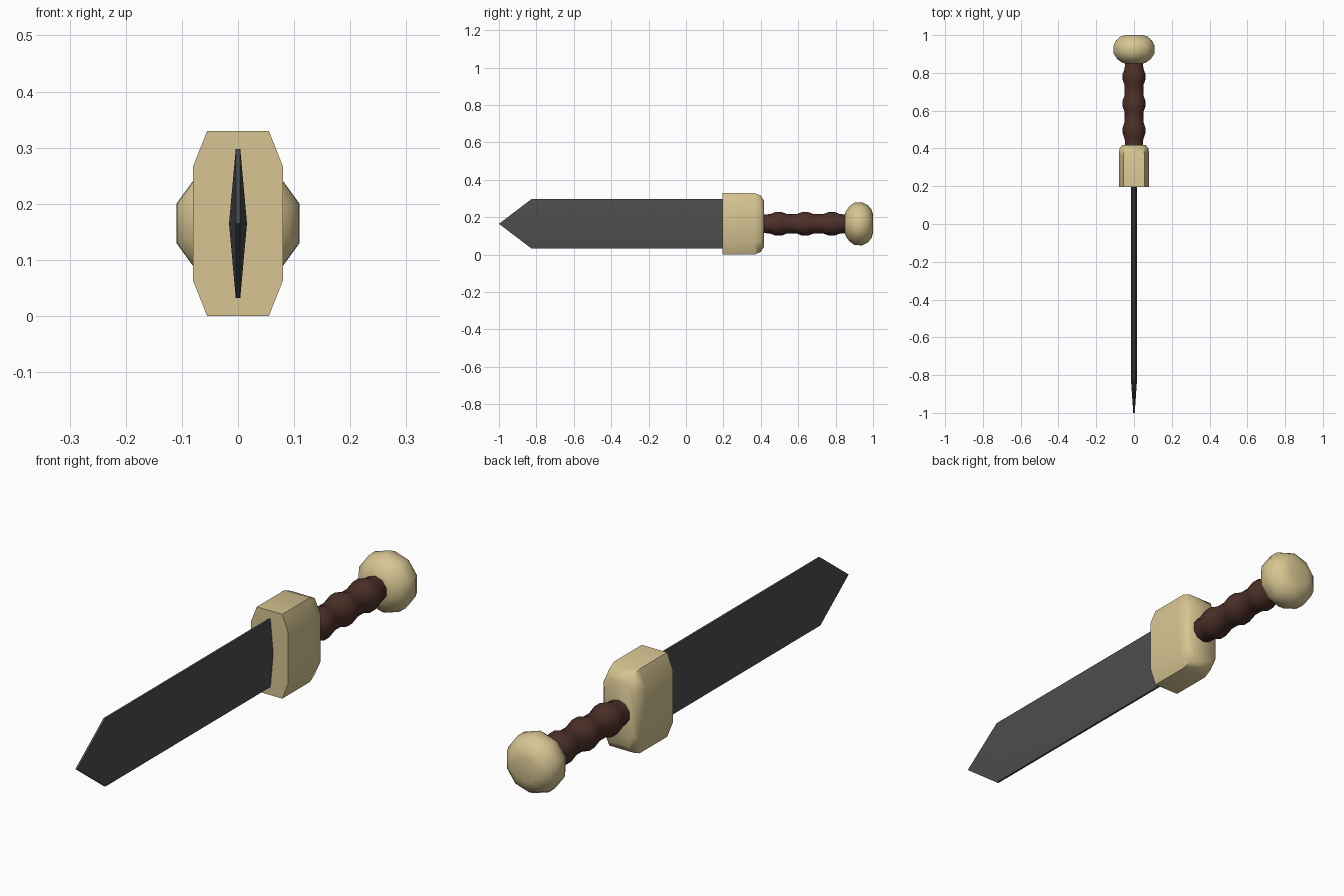
import bpy, bmesh, math

if "Cube" in bpy.data.objects:
    bpy.data.objects.remove(bpy.data.objects["Cube"])

ZC = 0.165  # height of the sword's long axis


def material(name, rgb):
    m = bpy.data.materials.new(name)
    m.diffuse_color = (*rgb, 1)
    m.use_nodes = True
    m.node_tree.nodes["Principled BSDF"].inputs["Base Color"].default_value = m.diffuse_color
    return m


def loft(name, sections, mat, angle):
    """Skin a list of (y, [(x, z), ...]) sections, capped at both ends."""
    bm = bmesh.new()
    rings = [[bm.verts.new((x, y, ZC + z)) for x, z in pts] for y, pts in sections]
    n = len(rings[0])
    for a, b in zip(rings, rings[1:]):
        for i in range(n):
            j = (i + 1) % n
            bm.faces.new((a[i], a[j], b[j], b[i]))
    bm.faces.new(rings[0])
    bm.faces.new(rings[-1])
    bmesh.ops.remove_doubles(bm, verts=bm.verts, dist=1e-5)
    bmesh.ops.recalc_face_normals(bm, faces=bm.faces)
    me = bpy.data.meshes.new(name)
    bm.to_mesh(me)
    bm.free()
    me.materials.append(mat)
    ob = bpy.data.objects.new(name, me)
    bpy.context.collection.objects.link(ob)
    bpy.ops.object.select_all(action='DESELECT')
    ob.select_set(True)
    bpy.context.view_layer.objects.active = ob
    bpy.ops.object.shade_smooth_by_angle(angle=math.radians(angle))
    return ob


def ring(r, sides=10):
    # decagon with a vertex straight up
    return [(r * math.sin(math.tau * i / sides), r * math.cos(math.tau * i / sides))
            for i in range(sides)]


def diamond(edge, ridge, h):
    return [(edge, h), (ridge, 0), (edge, -h), (-edge, -h), (-ridge, 0), (-edge, h)]


def octagon(x, xt, z, zs):
    return [(xt, z), (x, zs), (x, -zs), (xt, -z), (-xt, -z), (-x, -zs), (-x, zs), (-xt, z)]


steel = material("dark_steel", (0.075, 0.075, 0.075))
ivory = material("ivory", (0.68, 0.56, 0.29))
leather = material("brown_leather", (0.075, 0.03, 0.022))

# Blade: flattened diamond section tapering to a point
loft("blade", [(0.22, diamond(0.004, 0.016, 0.133)),
               (-0.825, diamond(0.004, 0.016, 0.133)),
               (-1.0, diamond(0.004, 0.004, 0.0))], steel, 30)

# Guard: eight-sided block with a rounded back
loft("guard", [(0.195, octagon(0.08, 0.055, 0.165, 0.102)),
               (0.365, octagon(0.08, 0.055, 0.165, 0.102)),
               (0.4, octagon(0.077, 0.052, 0.15, 0.093)),
               (0.418, octagon(0.062, 0.042, 0.122, 0.076))], ivory, 50)

# Grip: three swellings along the handle
profile = [(0.40, 0.050), (0.425, 0.050)]
for c in (0.495, 0.637, 0.779):
    profile += [(c - 0.045, 0.052), (c - 0.016, 0.063), (c + 0.016, 0.063), (c + 0.045, 0.052)]
profile += [(0.87, 0.049)]
loft("grip", [(y, ring(r)) for y, r in profile], leather, 60)

# Pommel: squashed ball
ball = [(0.847, 0.045), (0.855, 0.068), (0.874, 0.094), (0.902, 0.114),
        (0.943, 0.115), (0.972, 0.100), (0.992, 0.076), (1.0, 0.05)]
loft("pommel", [(y, ring(r)) for y, r in ball], ivory, 70)
